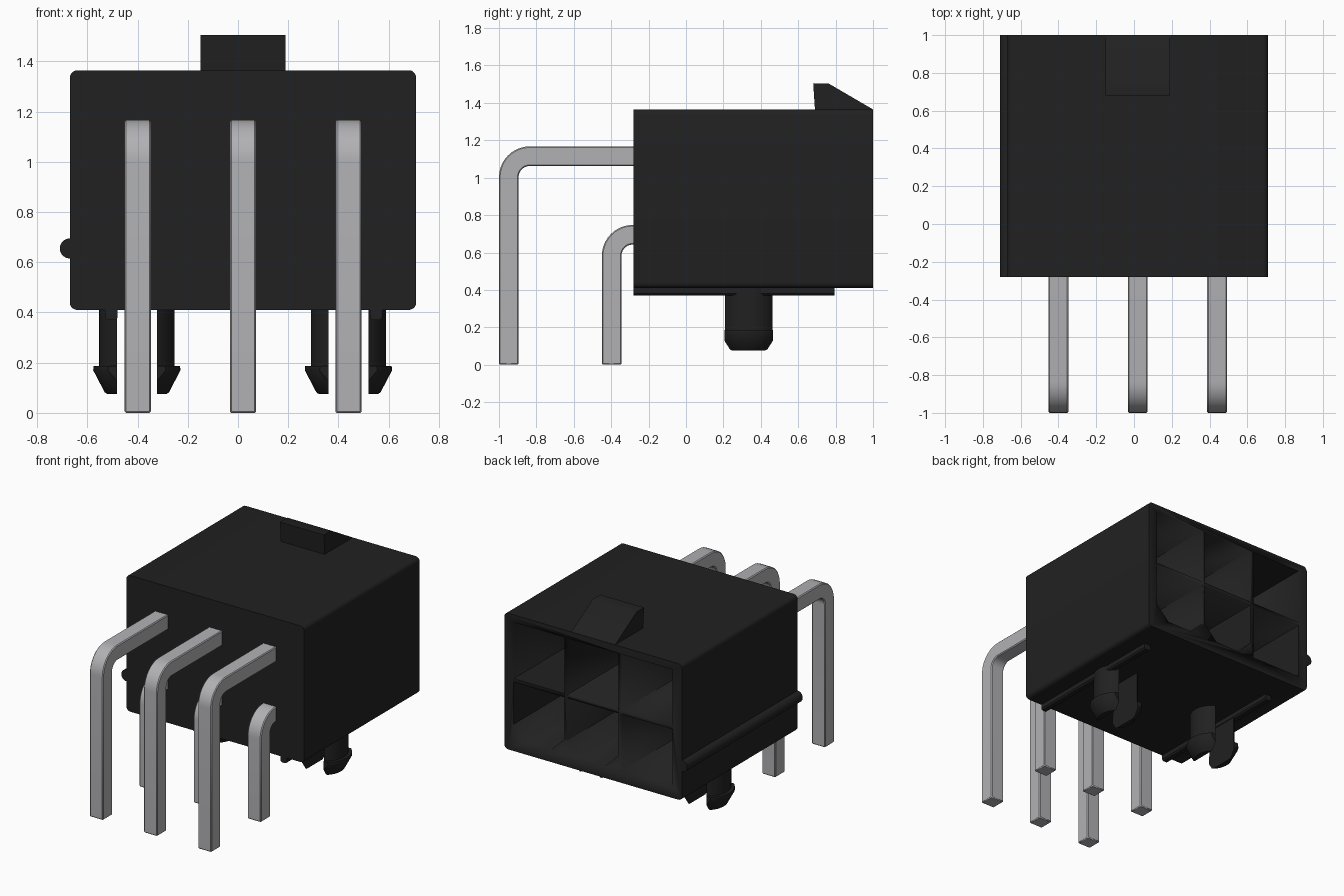
import bpy, bmesh, math
from mathutils import Vector

if "Cube" in bpy.data.objects:
    bpy.data.objects.remove(bpy.data.objects["Cube"])


def material(name, colour):
    m = bpy.data.materials.new(name)
    m.use_nodes = True
    m.diffuse_color = (*colour, 1)
    m.node_tree.nodes["Principled BSDF"].inputs["Base Color"].default_value = (*colour, 1)
    return m


black = material("black plastic", (0.015, 0.015, 0.015))
metal = material("tinned metal", (0.44, 0.44, 0.46))


def finish(name, bm, mat):
    bmesh.ops.recalc_face_normals(bm, faces=bm.faces)
    mesh = bpy.data.meshes.new(name)
    bm.to_mesh(mesh)
    bm.free()
    mesh.materials.append(mat)
    ob = bpy.data.objects.new(name, mesh)
    bpy.context.collection.objects.link(ob)
    bpy.ops.object.select_all(action="DESELECT")
    ob.select_set(True)
    bpy.context.view_layer.objects.active = ob
    bpy.ops.object.shade_smooth_by_angle(angle=math.radians(35))
    return ob


def add_prism(bm, pts, axis, lo, hi):
    """Extrude an outline: (x, z) points along y, or (y, z) points along x."""
    place = (lambda p, t: (p[0], t, p[1])) if axis == "y" else (lambda p, t: (t, p[0], p[1]))
    face = bm.faces.new([bm.verts.new(place(p, lo)) for p in pts])
    moved = bmesh.ops.extrude_face_region(bm, geom=[face])["geom"]
    step = Vector(place((0, 0), hi - lo))
    bmesh.ops.translate(bm, vec=step, verts=[v for v in moved if isinstance(v, bmesh.types.BMVert)])


def prism(name, pts, axis, lo, hi, mat):
    bm = bmesh.new()
    add_prism(bm, pts, axis, lo, hi)
    return finish(name, bm, mat)


def arc(cx, cz, r, start, end, steps):
    angles = [math.radians(start + (end - start) * i / steps) for i in range(steps + 1)]
    return [(cx + r * math.cos(a), cz + r * math.sin(a)) for a in angles]


COLUMNS = (-0.40, 0.02, 0.44)
LOW, HIGH = 0.695, 1.115
FRONT, BACK = -0.28, 1.0
LEFT, RIGHT, BOTTOM, TOP = -0.67, 0.71, 0.41, 1.365

# Housing with rounded long edges
R = 0.03
outline = (arc(RIGHT - R, TOP - R, R, 0, 90, 5) + arc(LEFT + R, TOP - R, R, 90, 180, 5)
           + arc(LEFT + R, BOTTOM + R, R, 180, 270, 5) + arc(RIGHT - R, BOTTOM + R, R, 270, 360, 5))
housing = prism("housing", outline, "y", FRONT, BACK, black)

# Six sockets, two of the lower ones with chamfered bottom corners
bm = bmesh.new()
h = 0.197
for i, x in enumerate(COLUMNS):
    for z in (LOW, HIGH):
        c = 0.1 if z == LOW and i > 0 else 0
        pts = [(x + h, z + h), (x - h, z + h)]
        if c:
            pts += [(x - h, z - h + c), (x - h + c, z - h), (x + h - c, z - h), (x + h, z - h + c)]
        else:
            pts += [(x - h, z - h), (x + h, z - h)]
        add_prism(bm, pts, "y", 0.0, BACK + 0.1)
cutter = finish("socket_cutter", bm, black)
cutter.hide_render = True
mod = housing.modifiers.new("sockets", "BOOLEAN")
mod.operation = "DIFFERENCE"
mod.solver = "EXACT"
mod.object = cutter
bpy.context.view_layer.objects.active = housing
bpy.ops.object.modifier_apply(modifier=mod.name)
bpy.data.objects.remove(cutter)

# Sloped latch on the top
prism("latch_ramp", [(0.69, TOP - 0.01), (0.68, 1.505), (0.76, 1.505), (BACK, TOP), (BACK, TOP - 0.01)],
      "x", -0.15, 0.19, black)

# Rounded key rib along one side
prism("side_rib", arc(-0.67, 0.655, 0.04, 0, 345, 23), "y", FRONT, BACK, black)

# Thin standoff rails under the housing
for side, x in (("right", -0.505), ("left", 0.55)):
    prism(side + "_rail", [(x - 0.025, BOTTOM + 0.02), (x - 0.025, 0.38), (x - 0.015, 0.37),
                           (x + 0.015, 0.37), (x + 0.025, 0.38), (x + 0.025, BOTTOM + 0.02)],
          "y", FRONT, 0.795, black)


# Split snap pegs: turned barb shape, trimmed to two flat-sided halves
def peg_half(name, cx, sign):
    bm = bmesh.new()
    profile = [(0.118, 0.075), (0.128, 0.082), (0.174, 0.17), (0.172, 0.187), (0.15, 0.187), (0.15, 0.43)]
    n = 48
    rings = [[bm.verts.new((cx + r * math.cos(math.tau * i / n), 0.335 + r * math.sin(math.tau * i / n), z))
              for i in range(n)] for r, z in profile]
    for a, b in zip(rings, rings[1:]):
        for i in range(n):
            bm.faces.new((a[i], a[(i + 1) % n], b[(i + 1) % n], b[i]))
    bm.faces.new(rings[0])
    bm.faces.new(rings[-1])
    for point, normal in (((cx + sign * 0.08, 0, 0), (-sign, 0, 0)),
                          ((0, 0.335 + 0.13, 0), (0, 1, 0)), ((0, 0.335 - 0.13, 0), (0, -1, 0))):
        cut = bmesh.ops.bisect_plane(bm, geom=bm.verts[:] + bm.edges[:] + bm.faces[:],
                                     plane_co=point, plane_no=normal, clear_outer=True)
        edges = [e for e in cut["geom_cut"] if isinstance(e, bmesh.types.BMEdge)]
        bmesh.ops.holes_fill(bm, edges=edges, sides=0)
    finish(name, bm, black)


for side, cx in (("right", -0.403), ("left", 0.44)):
    peg_half(side + "_peg_inner", cx, 1 if cx < 0 else -1)
    peg_half(side + "_peg_outer", cx, -1 if cx < 0 else 1)


# Right-angle pins, long upper row and short lower row
def pin(name, x, z, y_out):
    t = 0.105
    top, outer, inner = z + t / 2, 0.165, 0.06
    cy, cz = y_out + outer, top - outer
    pts = [(0.45, top)] + arc(cy, cz, outer, 90, 180, 10) + [(y_out, 0), (y_out + t, 0)]
    pts += arc(cy, cz, inner, 180, 90, 10) + [(0.45, top - t)]
    ob = prism(name, pts, "x", x - t / 2, x + t / 2, metal)
    bevel = ob.modifiers.new("soft edges", "BEVEL")
    bevel.width = 0.006
    bevel.segments = 1
    bevel.limit_method = "ANGLE"
    bevel.angle_limit = math.radians(40)


for label, x in zip(("right", "middle", "left"), COLUMNS):
    pin("upper_pin_" + label, x, HIGH, -1.0)
    pin("lower_pin_" + label, x, LOW, -0.45)
